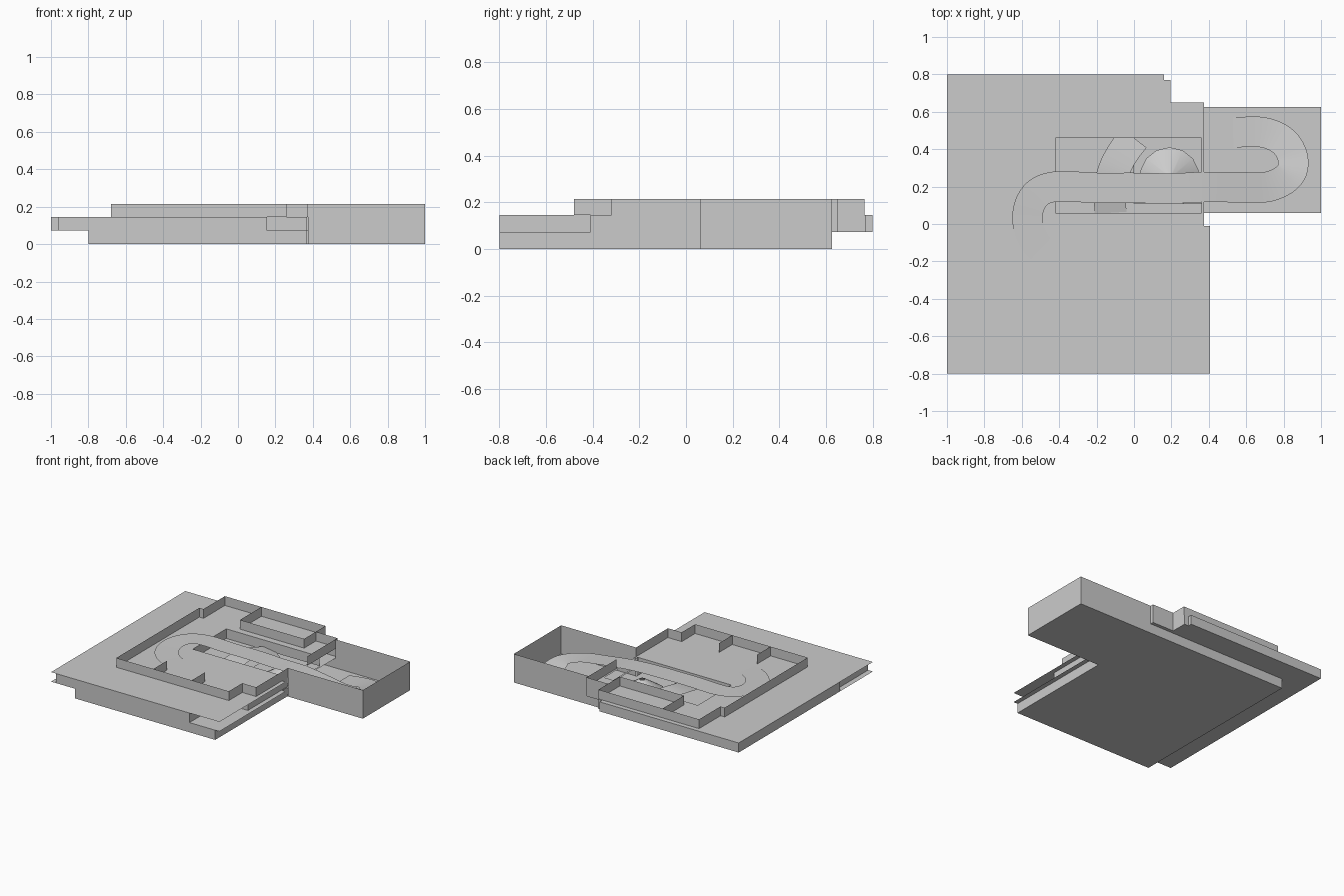
import bpy, bmesh
from mathutils import Vector

if "Cube" in bpy.data.objects:
    bpy.data.objects.remove(bpy.data.objects["Cube"])

Z0, Z1, Z2, Z3 = 0.0, 0.073, 0.145, 0.215   # storey heights

grey = bpy.data.materials.new("plain_grey")
grey.diffuse_color = (0.6, 0.6, 0.6, 1)
grey.use_nodes = True
grey.node_tree.nodes["Principled BSDF"].inputs["Base Color"].default_value = grey.diffuse_color


def finish(name, bm, smooth=False):
    me = bpy.data.meshes.new(name)
    bm.to_mesh(me)
    bm.free()
    me.materials.append(grey)
    ob = bpy.data.objects.new(name, me)
    bpy.context.collection.objects.link(ob)
    if smooth:
        for p in me.polygons:
            p.use_smooth = True
    return ob


def plate(name, z, *loops):
    """Flat sheet; loops after the first are holes."""
    bm = bmesh.new()
    edges = []
    for loop in loops:
        vs = [bm.verts.new((x, y, z)) for x, y in loop]
        edges += [bm.edges.new((vs[i - 1], vs[i])) for i in range(len(vs))]
    bmesh.ops.triangle_fill(bm, edges=edges, use_beauty=True, use_dissolve=False,
                            normal=(0, 0, 1))
    for f in bm.faces:
        f.normal_update()
        if f.normal.z < 0:
            f.normal_flip()
    return finish(name, bm)


def walls(name, z_low, z_high, *paths):
    """Thin upright sheets along plan paths."""
    bm = bmesh.new()
    for path in paths:
        low = [bm.verts.new((x, y, z_low)) for x, y in path]
        high = [bm.verts.new((x, y, z_high)) for x, y in path]
        for i in range(len(path) - 1):
            bm.faces.new((low[i], low[i + 1], high[i + 1], high[i]))
    return finish(name, bm)


def ribbon(name, pts, width, steps=6):
    """Smooth road through points (Catmull-Rom)."""
    p = [Vector(q) for q in pts]
    p = [2 * p[0] - p[1]] + p + [2 * p[-1] - p[-2]]
    line = []
    for i in range(1, len(p) - 2):
        a, b, c, d = p[i - 1:i + 3]
        for s in range(steps):
            t = s / steps
            line.append(0.5 * (2 * b + (c - a) * t + (2 * a - 5 * b + 4 * c - d) * t * t
                               + (3 * b - a - 3 * c + d) * t ** 3))
    line.append(p[-2])
    bm = bmesh.new()
    rows = []
    for i, q in enumerate(line):
        t = line[min(i + 1, len(line) - 1)] - line[max(i - 1, 0)]
        side = Vector((-t.y, t.x, 0)).normalized() * width / 2
        rows.append((bm.verts.new(q - side), bm.verts.new(q + side)))
    for (a, b), (c, d) in zip(rows, rows[1:]):
        bm.faces.new((a, c, d, b))
    return finish(name, bm, True)


# ground floor: L-shaped base sheet with outer walls
plate("base_floor", Z0, [(-.8, -.8), (.37, -.8), (.37, .06), (1, .06), (1, .625), (-.8, .625)])
walls("base_walls", Z0, Z1, [(.375, .625), (-.8, .625), (-.8, -.8), (.37, -.8), (.37, .06)])

# tall open side box
walls("side_box_walls", Z0, Z3, [(.375, .06), (1, .06), (1, .625), (.375, .625)])

# two wide storey sheets, cut open around the underpass
outline = [(-1, -.8), (.405, -.8), (.405, -.01), (.375, -.01), (.375, .65), (.195, .65),
           (.195, .77), (.16, .77), (.16, .8), (-1, .8)]


def pit(x, y0, y1, x1=.36):
    return [(x, y0), (x1, y0), (x1, y1), (x, y1)]


plate("middle_floor", Z1, outline, pit(.0, .11, .46))
plate("upper_floor", Z2, outline, pit(-.42, .06, .46))

# middle storey walls
walls("middle_walls", Z1, Z2,
      [(.375, .625), (.375, .65), (.195, .65), (.195, .77), (.16, .77), (.16, .8), (-1, .8),
       (-1, -.41), (-.96, -.41), (-.96, -.8), (.155, -.8), (.155, -.41), (.37, -.41), (.37, .06)])
walls("underpass_walls", Z1, Z2, [(.36, .06), (-.42, .06), (-.42, .46), (.36, .46)])

# top storey walls
walls("upper_walls", Z2, Z3,
      [(.375, .06), (.375, -.32), (.26, -.32), (.26, -.48), (-.68, -.48), (-.68, .51),
       (-.645, .51), (-.645, .765), (.195, .765), (.195, .65), (.375, .65), (.375, .29)])
walls("back_room_walls", Z2, Z3, [(-.34, .765), (-.34, .51), (.195, .51), (.195, .65)])
walls("front_partitions", Z2, Z3, *[[(x, -.48), (x, -.32)] for x in (-.37, -.05)])

# winding road: upper loop, bridge, then descending bend in the side box
ribbon("road", [(-.05, -.16, .147), (-.2, -.2, .148), (-.38, -.2, .149), (-.52, -.11, .151),
                (-.57, .03, .154), (-.53, .15, .158), (-.42, .2, .16), (-.2, .193, .16),
                (0, .193, .16), (.2, .19, .155), (.38, .198, .147), (.55, .197, .125),
                (.72, .2, .1), (.83, .26, .08), (.85, .35, .06), (.8, .44, .045),
                (.69, .49, .025), (.53, .49, .006)], .162)

# lower ramp rising through the underpass
ribbon("lower_ramp", [(.0, .46, .078), (-.06, .38, .1), (-.11, .28, .11), (-.13, .17, .1),
                      (-.125, .06, .078)], .17)

# low mound under the bridge
bm = bmesh.new()
bmesh.ops.create_cone(bm, cap_ends=False, segments=14, radius1=.16, radius2=.02, depth=.09)
bmesh.ops.translate(bm, verts=bm.verts, vec=(.19, .25, .055))
finish("mound", bm, True)
